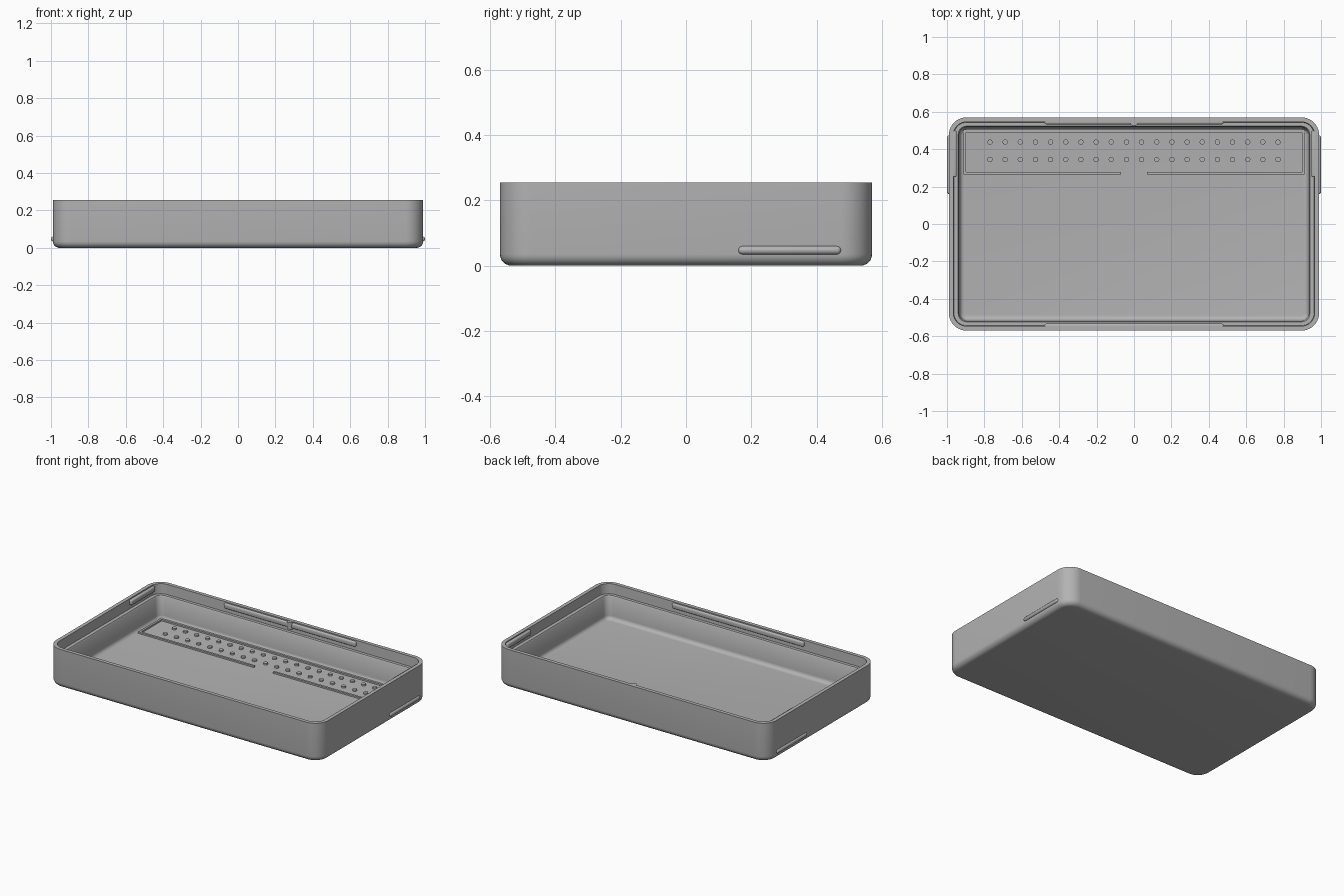
import bpy, bmesh, math
from mathutils import Matrix

if "Cube" in bpy.data.objects:
    bpy.data.objects.remove(bpy.data.objects["Cube"])

grey = bpy.data.materials.new("plain_grey")
grey.diffuse_color = (0.45, 0.45, 0.45, 1)
grey.use_nodes = True
grey.node_tree.nodes["Principled BSDF"].inputs["Base Color"].default_value = grey.diffuse_color


def finish(bm, name):
    bmesh.ops.recalc_face_normals(bm, faces=bm.faces)
    me = bpy.data.meshes.new(name)
    bm.to_mesh(me)
    bm.free()
    ob = bpy.data.objects.new(name, me)
    bpy.context.collection.objects.link(ob)
    me.materials.append(grey)
    bpy.context.view_layer.objects.active = ob
    ob.select_set(True)
    bpy.ops.object.shade_smooth_by_angle(angle=math.radians(35))
    ob.select_set(False)
    return ob


def ring(bm, hx, hy, r, z, seg=10):
    """Rounded rectangle loop of vertices."""
    vs = []
    for k, (sx, sy) in enumerate(((1, 1), (-1, 1), (-1, -1), (1, -1))):
        for i in range(seg + 1):
            a = math.pi / 2 * (k + i / seg)
            vs.append(bm.verts.new((sx * (hx - r) + r * math.cos(a),
                                    sy * (hy - r) + r * math.sin(a), z)))
    return vs


def box(name, x, y, z, bevel=0.0):
    """Box from (min, max) ranges, optionally with rounded edges."""
    bm = bmesh.new()
    bmesh.ops.create_cube(bm, size=1)
    for v in bm.verts:
        v.co = [sum(p) / 2 + c * (p[1] - p[0]) for p, c in zip((x, y, z), v.co)]
    if bevel:
        bmesh.ops.bevel(bm, geom=bm.edges[:], offset=bevel, segments=4,
                        profile=0.5, affect='EDGES')
    return finish(bm, name)


# Tray shell: loft outside bottom -> rim -> ledge -> cavity floor
bm = bmesh.new()
N = 6
F = 0.035
loops = []
for i in range(N + 1):                       # outer bottom fillet
    a = math.pi / 2 * i / N
    d = F * (1 - math.sin(a))
    loops.append((0.99 - d, 0.57 - d, 0.095 - d, F * (1 - math.cos(a))))
loops += [(0.99, 0.57, 0.095, 0.255),        # rim
          (0.966, 0.546, 0.071, 0.255),
          (0.963, 0.543, 0.068, 0.190),      # ledge for the lid
          (0.940, 0.523, 0.045, 0.190),
          (0.935, 0.518, 0.040, 0.183)]
f = 0.025
for i in range(N + 1):                       # inner floor fillet
    a = math.pi / 2 * i / N
    d = f * (1 - math.cos(a))
    loops.append((0.932 - d, 0.515 - d, 0.038 - d, 0.037 + f * (1 - math.sin(a))))
rings = [ring(bm, *l) for l in loops]
for a, b in zip(rings, rings[1:]):
    n = len(a)
    for i in range(n):
        j = (i + 1) % n
        bm.faces.new((a[i], a[j], b[j], b[i]))
bm.faces.new(rings[0][::-1])
bm.faces.new(rings[-1])
finish(bm, "tray_shell")

# Snap bars under the rim, front and back
box("back_snap_bar", (-0.48, 0.48), (0.533, 0.56), (0.213, 0.248), 0.01)
box("front_snap_bar", (-0.48, 0.48), (-0.56, -0.533), (0.213, 0.248), 0.01)

# Latch bump in the middle of the back bar
bm = bmesh.new()
bmesh.ops.create_cone(bm, cap_ends=True, segments=32, radius1=0.022, radius2=0.022,
                      depth=0.045, matrix=Matrix.Translation((0, 0.547, 0.231)))
finish(bm, "latch_bump")

for s, side in ((-1, "left"), (1, "right")):
    # Side snap bar near the back corner
    box(side + "_snap_bar", sorted((s * 0.948, s * 0.98)), (0.25, 0.5),
        (0.213, 0.248), 0.01)
    # Rounded finger ridge on the outside wall
    box(side + "_outer_ridge", sorted((s * 0.974, s * 1.0)), (0.16, 0.475),
        (0.034, 0.060), 0.0125)
    # Low ribs framing the stud field on the floor
    box(side + "_front_rib", sorted((s * 0.07, s * 0.912)), (0.264, 0.278), (0.03, 0.047))
    box(side + "_end_rib", sorted((s * 0.898, s * 0.912)), (0.278, 0.505), (0.03, 0.047))
box("back_rib", (-0.898, 0.898), (0.488, 0.502), (0.03, 0.047))

# Two rows of small floor studs
bm = bmesh.new()
for y in (0.345, 0.438):
    for i in range(20):
        bmesh.ops.create_cone(bm, cap_ends=True, segments=16, radius1=0.014, radius2=0.014,
                              depth=0.016,
                              matrix=Matrix.Translation((-0.77 + i * 1.54 / 19, y, 0.039)))
finish(bm, "floor_studs")
